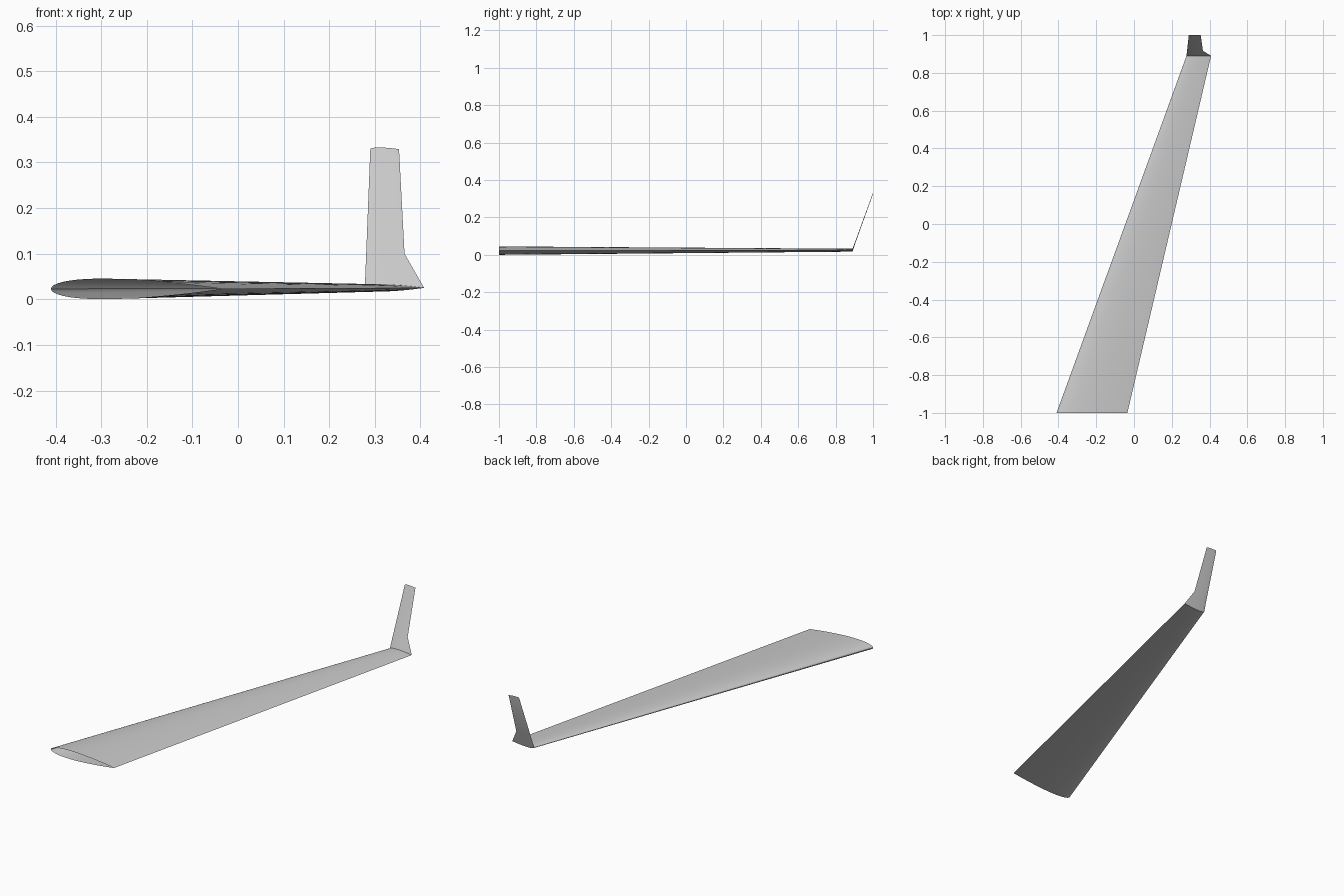
import bpy
import bmesh
import math

if "Cube" in bpy.data.objects:
    bpy.data.objects.remove(bpy.data.objects["Cube"])

grey = bpy.data.materials.new("light grey")
grey.diffuse_color = (0.6, 0.6, 0.6, 1)
grey.use_nodes = True
grey.node_tree.nodes["Principled BSDF"].inputs["Base Color"].default_value = grey.diffuse_color

N = 24  # chord steps per side


def airfoil(le, te, y, z):
    """Closed symmetric 12% section ring, from trailing edge over the top."""
    chord = te - le
    ring = []
    for i in range(2 * N):
        a = math.pi * i / N
        t = 0.5 * (1 + math.cos(a))
        h = 0.6 * (0.2969 * math.sqrt(t) - 0.126 * t - 0.3516 * t**2
                   + 0.2843 * t**3 - 0.1036 * t**4)
        ring.append((le + chord * t, y, z + math.copysign(h, math.sin(a)) * chord
                     if i not in (0, N) else z))
    return ring


def loft(name, stations, cap_end=False):
    bm = bmesh.new()
    rings = [[bm.verts.new(p) for p in airfoil(*s)] for s in stations]
    for a, b in zip(rings, rings[1:]):
        for i in range(2 * N):
            j = (i + 1) % (2 * N)
            bm.faces.new((a[i], a[j], b[j], b[i]))
    if cap_end:
        bm.faces.new(rings[-1])
    bmesh.ops.recalc_face_normals(bm, faces=bm.faces)
    # orient the shell outward using the highest face of the first span
    bm.faces.ensure_lookup_table()
    if bm.faces[N // 2].normal.z < 0:
        bmesh.ops.reverse_faces(bm, faces=bm.faces)
    me = bpy.data.meshes.new(name)
    bm.to_mesh(me)
    bm.free()
    me.materials.append(grey)
    ob = bpy.data.objects.new(name, me)
    bpy.context.collection.objects.link(ob)
    bpy.ops.object.select_all(action='DESELECT')
    ob.select_set(True)
    bpy.context.view_layer.objects.active = ob
    bpy.ops.object.shade_smooth_by_angle(angle=math.radians(30))
    return ob


# Stations: leading edge x, trailing edge x, y, chord line z
tip = (0.278, 0.408, 0.89, 0.025)

# Main swept panel, open at the root
loft("wing_panel", [(-0.41, -0.035, -1.0, 0.0228), tip])

# Upturned tip fin with a kinked trailing edge
loft("winglet", [tip, (0.281, 0.365, 0.917, 0.10), (0.29, 0.353, 1.0, 0.329)],
     cap_end=True)
